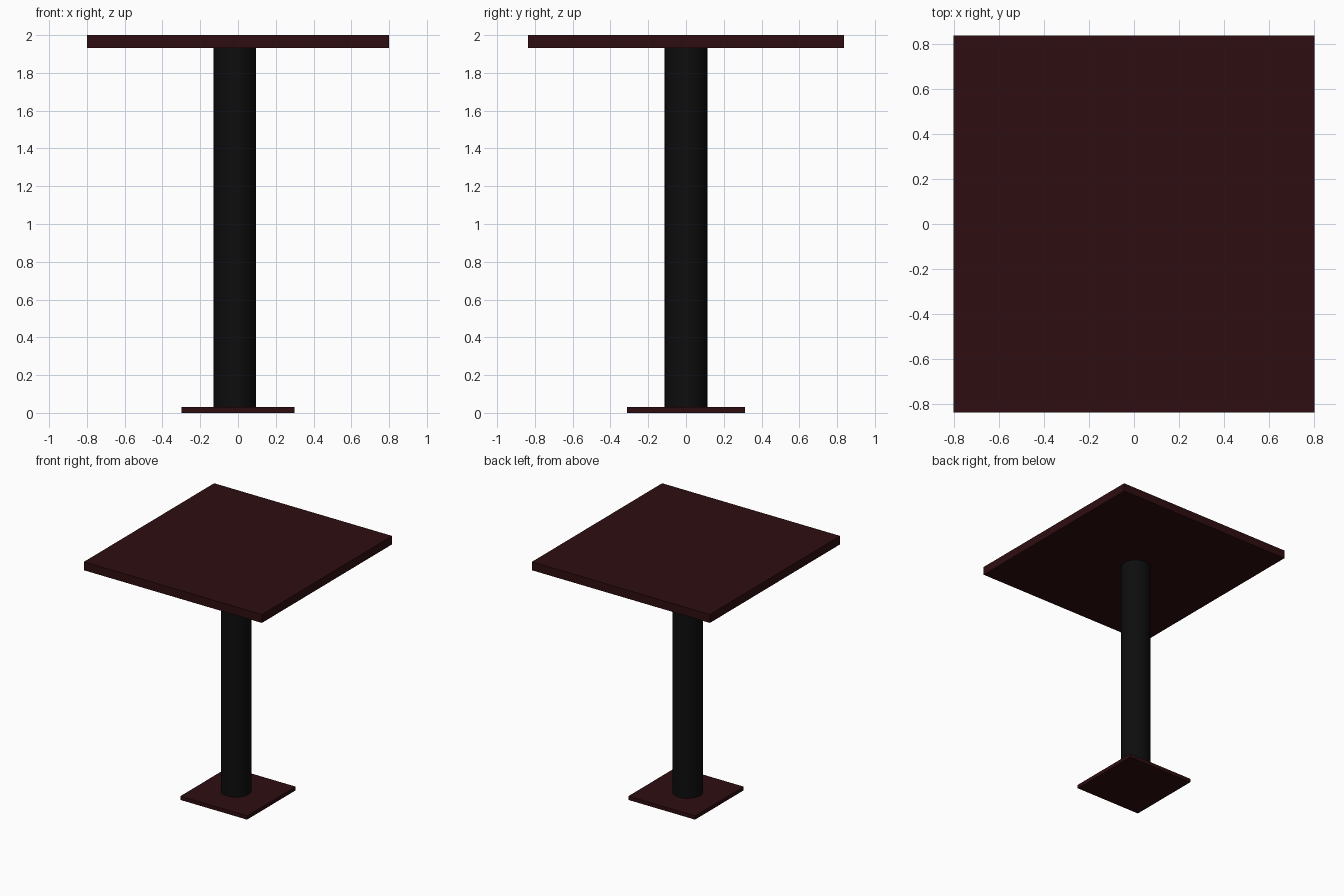
import bpy
import math

if "Cube" in bpy.data.objects:
    bpy.data.objects.remove(bpy.data.objects["Cube"])


def material(name, rgb):
    m = bpy.data.materials.new(name)
    m.diffuse_color = (*rgb, 1.0)
    m.use_nodes = True
    m.node_tree.nodes["Principled BSDF"].inputs["Base Color"].default_value = m.diffuse_color
    return m


wood = material("dark_red_wood", (0.027, 0.004, 0.005))
black = material("black_metal", (0.004, 0.004, 0.004))


def slab(name, sx, sy, z0, z1, mat):
    bpy.ops.mesh.primitive_cube_add(size=1, location=(0, 0, (z0 + z1) / 2))
    ob = bpy.context.object
    ob.name = name
    ob.scale = (sx, sy, z1 - z0)
    bpy.ops.object.transform_apply(location=False, rotation=False, scale=True)
    ob.data.materials.append(mat)
    return ob


# Square-edged top and foot plate
slab("table_top", 1.60, 1.672, 1.932, 2.0, wood)
slab("base_plate", 0.60, 0.624, 0.0, 0.03, wood)

# Round pedestal, slightly off centre in x
bpy.ops.mesh.primitive_cylinder_add(vertices=32, radius=0.1125, depth=1.902,
                                    location=(-0.017, 0, 0.981))
column = bpy.context.object
column.name = "pedestal_column"
column.data.materials.append(black)
bpy.ops.object.shade_smooth_by_angle(angle=math.radians(30))
